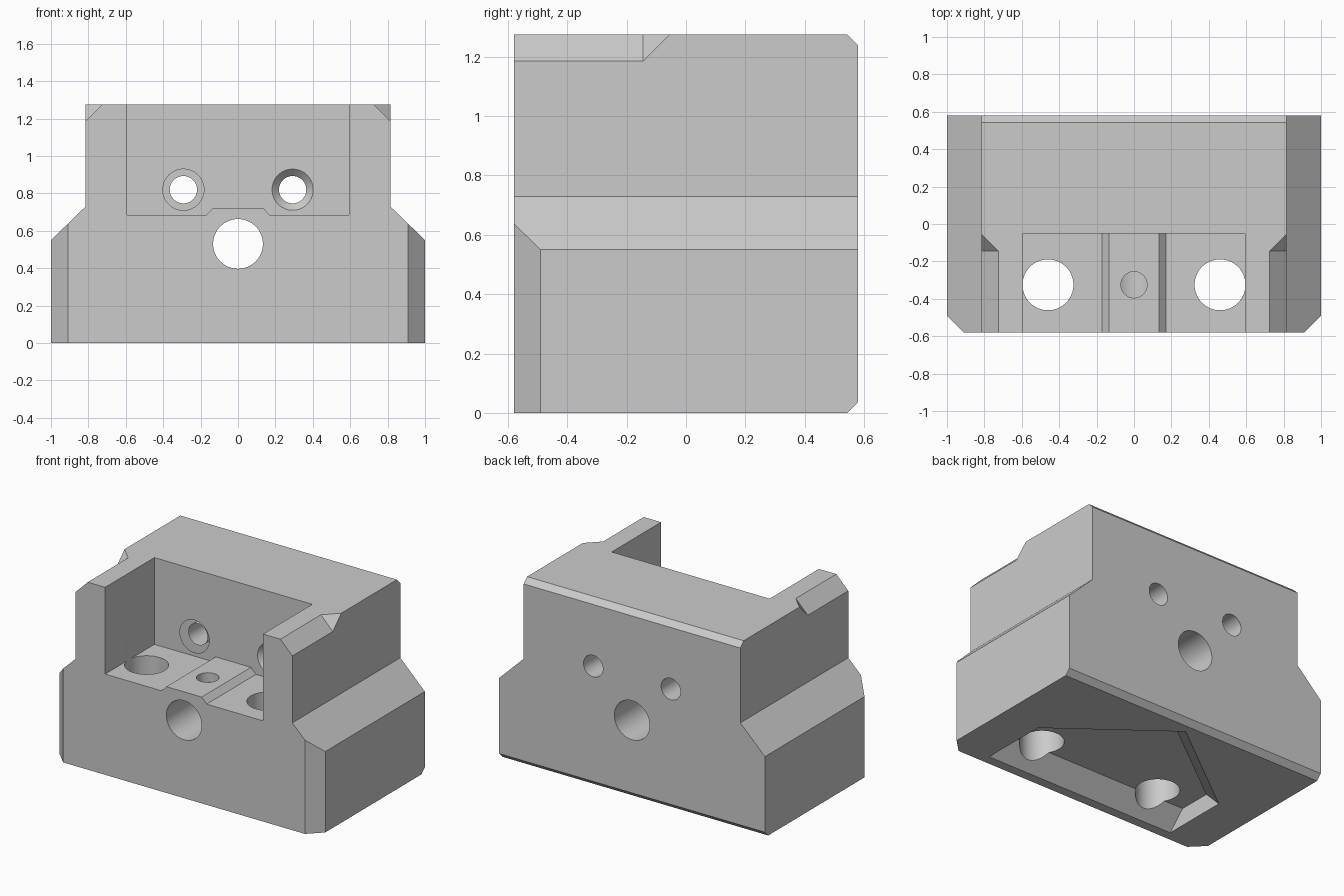
import bpy
import bmesh
import math
from mathutils import Matrix, Vector

cube = bpy.data.objects.get("Cube")
if cube:
    bpy.data.objects.remove(cube, do_unlink=True)

grey = bpy.data.materials.new("light_grey")
grey.use_nodes = True
grey.diffuse_color = (0.6, 0.6, 0.6, 1)
grey.node_tree.nodes["Principled BSDF"].inputs["Base Color"].default_value = (0.6, 0.6, 0.6, 1)


def finish(name, bm):
    bmesh.ops.recalc_face_normals(bm, faces=bm.faces[:])
    mesh = bpy.data.meshes.new(name)
    bm.to_mesh(mesh)
    bm.free()
    mesh.materials.append(grey)
    ob = bpy.data.objects.new(name, mesh)
    bpy.context.scene.collection.objects.link(ob)
    return ob


def prism(name, points, axis, lo, hi):
    """Extrude a flat outline along an axis; points hold the other two coordinates."""
    bm = bmesh.new()
    verts = []
    for p in points:
        co = list(p)
        co.insert("xyz".index(axis), lo)
        verts.append(bm.verts.new(co))
    face = bm.faces.new(verts)
    new = bmesh.ops.extrude_face_region(bm, geom=[face])["geom"]
    shift = Vector([(hi - lo) if a == axis else 0 for a in "xyz"])
    bmesh.ops.translate(bm, verts=[v for v in new if isinstance(v, bmesh.types.BMVert)], vec=shift)
    return finish(name, bm)


def hull(name, points):
    bm = bmesh.new()
    for p in points:
        bm.verts.new(p)
    bmesh.ops.convex_hull(bm, input=bm.verts[:])
    bmesh.ops.dissolve_limit(bm, angle_limit=0.01, verts=bm.verts[:], edges=bm.edges[:])
    return finish(name, bm)


def drill(name, start, end, r1, r2=None):
    """Round cutter between two points."""
    a, b = Vector(start), Vector(end)
    turn = (b - a).to_track_quat("Z", "Y").to_matrix().to_4x4()
    bm = bmesh.new()
    bmesh.ops.create_cone(bm, cap_ends=True, segments=64, radius1=r1,
                          radius2=r1 if r2 is None else r2, depth=(b - a).length,
                          matrix=Matrix.Translation((a + b) / 2) @ turn)
    return finish(name, bm)


W, D, H = 1.0, 0.58, 1.275      # half width, half depth, height
TOP = 0.815                     # half width of the upper block

# Stepped body
half = [(W, 0), (W, 0.55), (TOP, 0.73), (TOP, H)]
body = prism("block_body", half + [(-x, z) for x, z in reversed(half)], "y", -D, D)

cutters = []

# Open front pocket, with a raised pad in its floor
pad = [(0.594, 1.5), (0.594, 0.685), (0.17, 0.685), (0.133, 0.723)]
cutters.append(prism("pocket_cutter", pad + [(-x, z) for x, z in reversed(pad)], "y", -0.8, -0.05))

# Underside recess: house outline with sloped front and gable walls
def house(grow, z):
    return [(s * 0.72, y, z) for s in (1, -1) for y in (-0.515 - grow, -0.054 + grow)] + [(0, 0.49 + grow, z)]

cutters.append(hull("recess_cutter", house(0.05, -0.05) + house(-0.118, 0.118)))

# Back edge chamfers, top and bottom
c = 0.036
for z, s in ((H, 1), (0, -1)):
    cutters.append(prism("back_chamfer_cutter",
                         [(D - c - 0.1, z + s * 0.1), (D + 0.1, z - s * (c + 0.1)), (D + 0.1, z + s * 0.1)],
                         "x", -1.2, 1.2))

for s in (1, -1):
    # Front corner chamfers
    cutters.append(prism("front_chamfer_cutter",
                         [(s * (W - 0.19), -D - 0.1), (s * (W + 0.1), -D + 0.19), (s * (W + 0.1), -D - 0.1)],
                         "z", -0.1, 0.8))
    # Short chamfers on the top arms, with a slanted end
    tri = [(0.19, -0.1, -0.145), (-0.1, 0.19, -0.145), (-0.1, -0.1, 0.145)]
    cutters.append(hull("arm_chamfer_cutter",
                        [(s * (TOP - p), y, H - q) for p, q, end in tri for y in (-0.7, end)]))
    # Vertical mounting holes
    cutters.append(drill("mount_hole_cutter", (s * 0.46, -0.325, -0.1), (s * 0.46, -0.325, 0.865), 0.136))
    # Countersunk screw holes through the back wall
    cutters.append(drill("screw_hole_cutter", (s * 0.292, -0.2, 0.82), (s * 0.292, 0.7, 0.82), 0.073))
    cutters.append(drill("countersink_cutter", (s * 0.292, -0.06, 0.82), (s * 0.292, -0.013, 0.82), 0.12, 0.073))

# Main bore, and the small hole that meets it from above
cutters.append(drill("bore_cutter", (0, -0.7, 0.53), (0, 0.7, 0.53), 0.133))
cutters.append(drill("pad_hole_cutter", (0, -0.325, 0.53), (0, -0.325, 0.9), 0.07))

# Cut everything and remove the cutters
bpy.ops.object.select_all(action="DESELECT")
bpy.context.view_layer.objects.active = body
body.select_set(True)
for cutter in cutters:
    mod = body.modifiers.new("cut", "BOOLEAN")
    mod.operation = "DIFFERENCE"
    mod.solver = "EXACT"
    mod.object = cutter
    bpy.ops.object.modifier_apply(modifier=mod.name)
    bpy.data.objects.remove(cutter, do_unlink=True)

body.data.materials.clear()
body.data.materials.append(grey)
for poly in body.data.polygons:
    poly.material_index = 0
bpy.ops.object.shade_smooth_by_angle(angle=math.radians(20))
